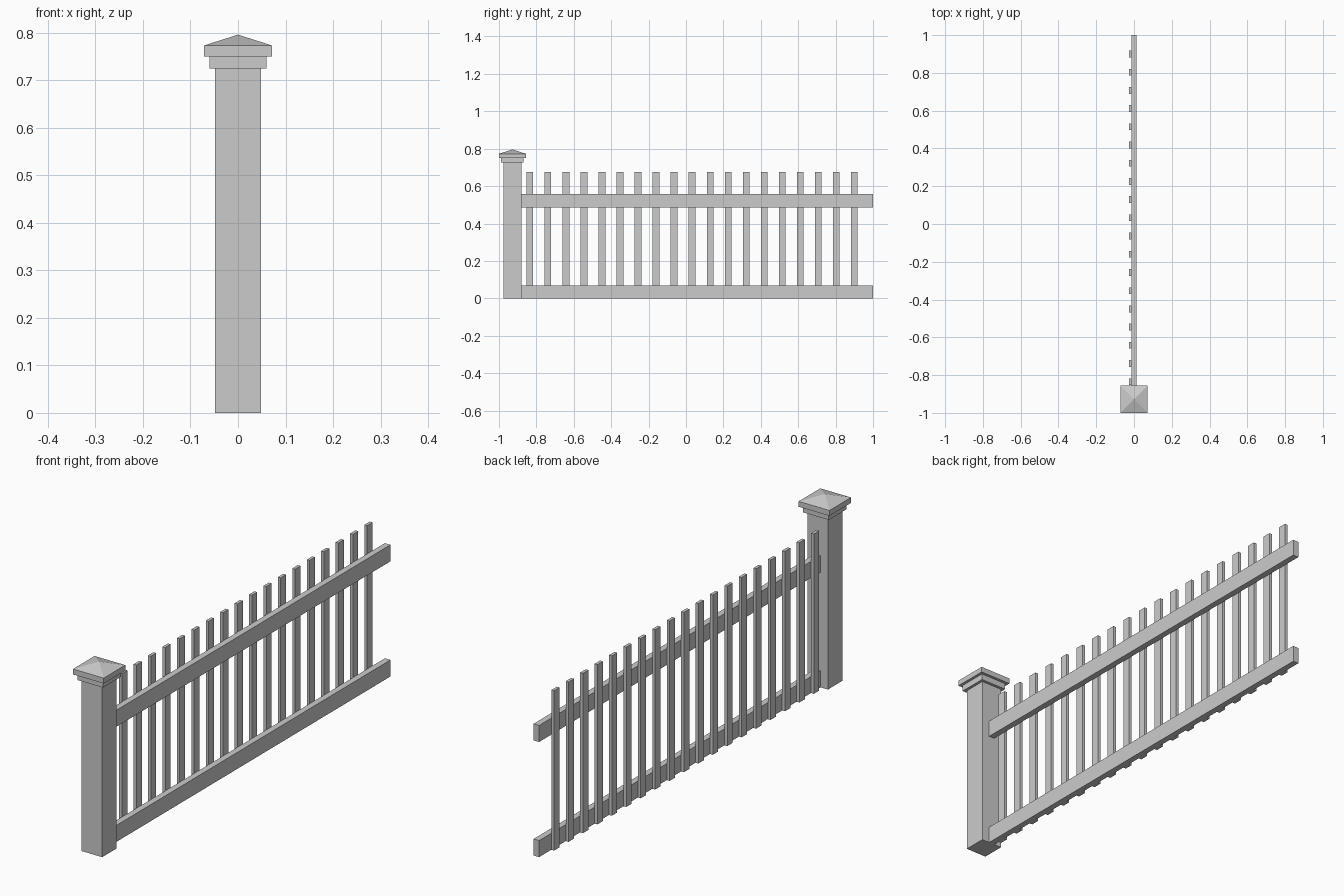
import bpy, bmesh

if "Cube" in bpy.data.objects:
    bpy.data.objects.remove(bpy.data.objects["Cube"])

grey = bpy.data.materials.new("light grey")
grey.diffuse_color = (0.6, 0.6, 0.6, 1)
grey.use_nodes = True
grey.node_tree.nodes["Principled BSDF"].inputs["Base Color"].default_value = grey.diffuse_color


def finish(name, bm):
    bmesh.ops.recalc_face_normals(bm, faces=bm.faces)
    mesh = bpy.data.meshes.new(name)
    bm.to_mesh(mesh)
    bm.free()
    mesh.materials.append(grey)
    obj = bpy.data.objects.new(name, mesh)
    bpy.context.collection.objects.link(obj)
    return obj


def box(name, x, y, z, apex=None):
    """Box from (min, max) ranges; apex raises the top into a pyramid."""
    bm = bmesh.new()
    bmesh.ops.create_cube(bm, size=1)
    for v in bm.verts:
        v.co = [r[0] + (c + 0.5) * (r[1] - r[0]) for c, r in zip(v.co, (x, y, z))]
    if apex is not None:
        bm.normal_update()
        top = max(bm.faces, key=lambda f: f.calc_center_median().z)
        tip = bmesh.ops.poke(bm, faces=[top])["verts"][0]
        tip.co.z = apex
    return finish(name, bm)


def square(name, half, z, apex=None):
    return box(name, (-half, half), (POST_Y - half, POST_Y + half), z, apex)


# Post with collar and pyramid cap
POST_Y = -0.928
square("post", 0.048, (0, 0.725))
square("post_collar", 0.060, (0.725, 0.75))
square("post_cap", 0.072, (0.75, 0.773), apex=0.796)

# Horizontal rails
for name, z in (("bottom_rail", 0), ("top_rail", 0.487)):
    box(name, (-0.013, 0.013), (-0.88, 1.0), (z, z + 0.07))

# Pickets on the back side of the rails
for i in range(19):
    y = -0.835 + i * 0.0964
    box(f"picket_{i + 1}", (-0.026, -0.013), (y - 0.018, y + 0.018), (0, 0.676))
